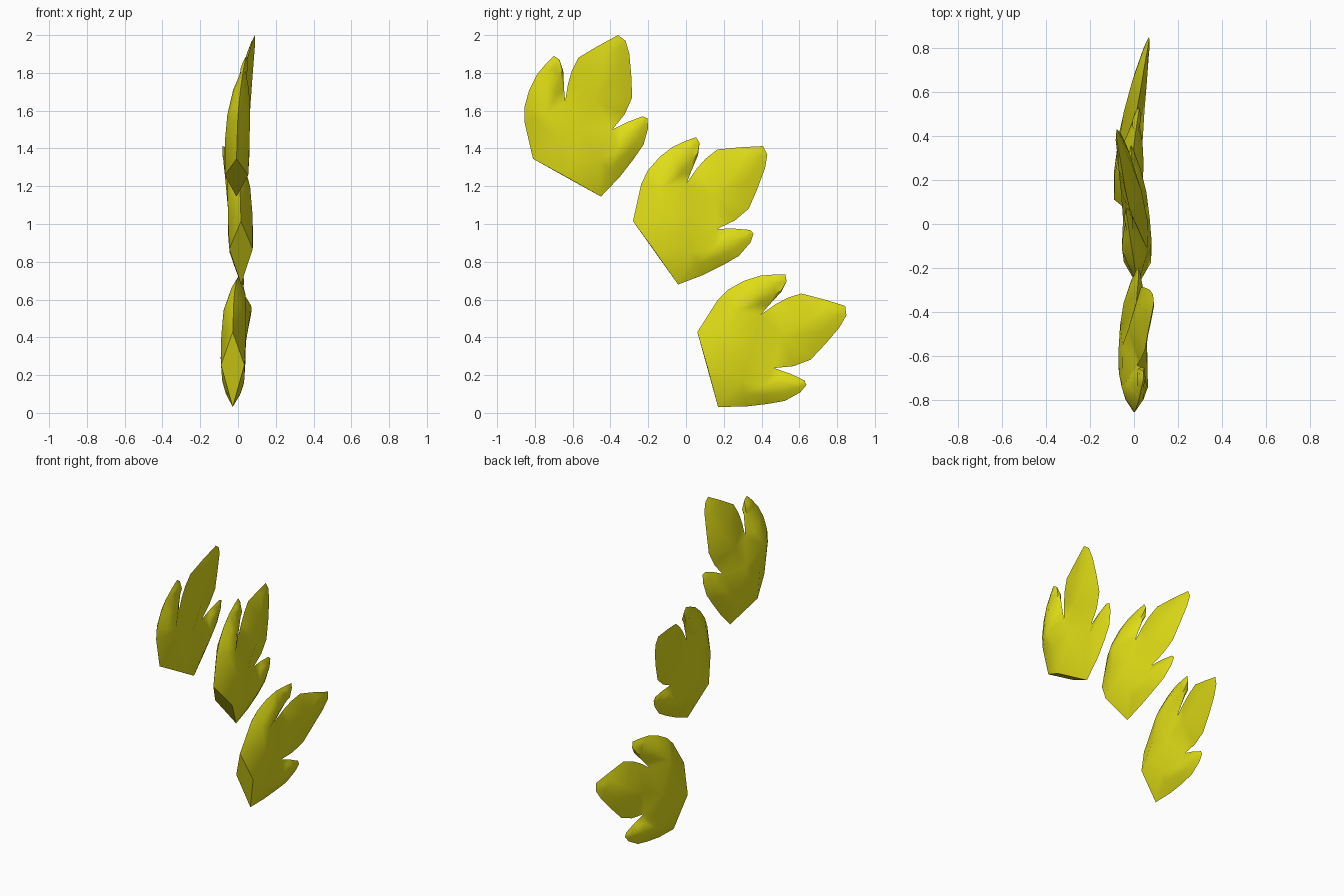
import bpy, bmesh, math
from mathutils import Vector
from mathutils.geometry import delaunay_2d_cdt

if "Cube" in bpy.data.objects:
    bpy.data.objects.remove(bpy.data.objects["Cube"])

mat = bpy.data.materials.new("bright yellow")
mat.diffuse_color = (0.74, 0.72, 0.008, 1)
mat.use_nodes = True
mat.node_tree.nodes["Principled BSDF"].inputs["Base Color"].default_value = mat.diffuse_color

# Three-lobed outline (y, z), from one base corner round to the other
OUTLINE = [(-.81, 1.345), (-.855, 1.54), (-.855, 1.62), (-.83, 1.71), (-.79, 1.79),
           (-.74, 1.85), (-.70, 1.89), (-.67, 1.87), (-.65, 1.81), (-.645, 1.71),
           (-.64, 1.65), (-.625, 1.74), (-.605, 1.81), (-.57, 1.88), (-.47, 1.94),
           (-.36, 2.0), (-.32, 1.97), (-.30, 1.90), (-.29, 1.79), (-.285, 1.67),
           (-.325, 1.58), (-.39, 1.50), (-.31, 1.54), (-.23, 1.57), (-.205, 1.56),
           (-.20, 1.51), (-.225, 1.42), (-.28, 1.34), (-.35, 1.25), (-.45, 1.145),
           (-.65, 1.258)]
# Lobe ridges: y, z, half thickness
RIDGES = [(-.59, 1.37, .066), (-.68, 1.45, .065), (-.74, 1.58, .06), (-.735, 1.71, .042),
          (-.705, 1.82, .02), (-.55, 1.50, .055), (-.48, 1.65, .047), (-.44, 1.80, .034),
          (-.385, 1.92, .017), (-.46, 1.33, .058), (-.36, 1.40, .048), (-.29, 1.48, .032),
          (-.24, 1.535, .014)]
BASE = Vector((-.63, 1.248))
AXIS = Vector((.27, .752))
N = len(OUTLINE)


def leaf_points():
    """Rim, shoulder and ridge points with their half thickness."""
    pts = [Vector(p) for p in OUTLINE]
    half = [0.0] * (N - 1) + [.062]
    for y, z, t in RIDGES:
        pts.append(Vector((y, z)))
        half.append(t)
    for p in OUTLINE[1:N - 2]:
        p = Vector(p)
        y, z, t = min(RIDGES, key=lambda r: (Vector(r[:2]) - p).length)
        pts.append(p.lerp(Vector((y, z)), .5))
        half.append(t * .66)
    return pts, half


def make_leaf(name, base, turn, side, shift):
    pts, half = leaf_points()
    rim = [(i, (i + 1) % N) for i in range(N)]
    out, _, tris, orig, _, _ = delaunay_2d_cdt(pts, rim, [list(range(N))], 1, 1e-5)
    c, s = math.cos(turn), math.sin(turn)
    bm = bmesh.new()
    layers = ([], [])
    for p, src in zip(out, orig):
        t = half[src[0]] if src else 0.0
        d = p - BASE
        u = d.dot(AXIS) / AXIS.length_squared
        bend = side * (-.008 + .098 * max(u, 0) ** 2) + shift
        y, z = base[0] + c * d.x - s * d.y, base[1] + s * d.x + c * d.y
        a = bm.verts.new((bend + t, y, z))
        layers[0].append(a)
        layers[1].append(bm.verts.new((bend - t, y, z)) if t > 0 else a)
    # Two skins sharing the rim
    for f in tris:
        for k, layer in enumerate(layers):
            vs = [layer[i] for i in (f if k == 0 else reversed(f))]
            if len(set(vs)) == 3 and not bm.faces.get(vs):
                bm.faces.new(vs)
    # Diamond cap across the base
    index = {o: i for i, src in enumerate(orig) for o in src}
    a, b, m = index[0], index[N - 2], index[N - 1]
    bm.faces.new((layers[0][a], layers[0][m], layers[0][b], layers[1][m]))
    bmesh.ops.recalc_face_normals(bm, faces=bm.faces[:])
    mesh = bpy.data.meshes.new(name)
    bm.to_mesh(mesh)
    bm.free()
    mesh.materials.append(mat)
    obj = bpy.data.objects.new(name, mesh)
    bpy.context.collection.objects.link(obj)
    bpy.ops.object.select_all(action='DESELECT')
    obj.select_set(True)
    bpy.context.view_layer.objects.active = obj
    bpy.ops.object.shade_smooth_by_angle(angle=math.radians(50))


# Same leaf three times, fanned along an arc; the middle one curls the other way
make_leaf("upper_leaf", (-.63, 1.248), 0, 1, 0)
make_leaf("middle_leaf", (-.16, .85), math.radians(-25.5), -1, .008)
make_leaf("lower_leaf", (.117, .232), math.radians(-45.5), 1, -.02)
